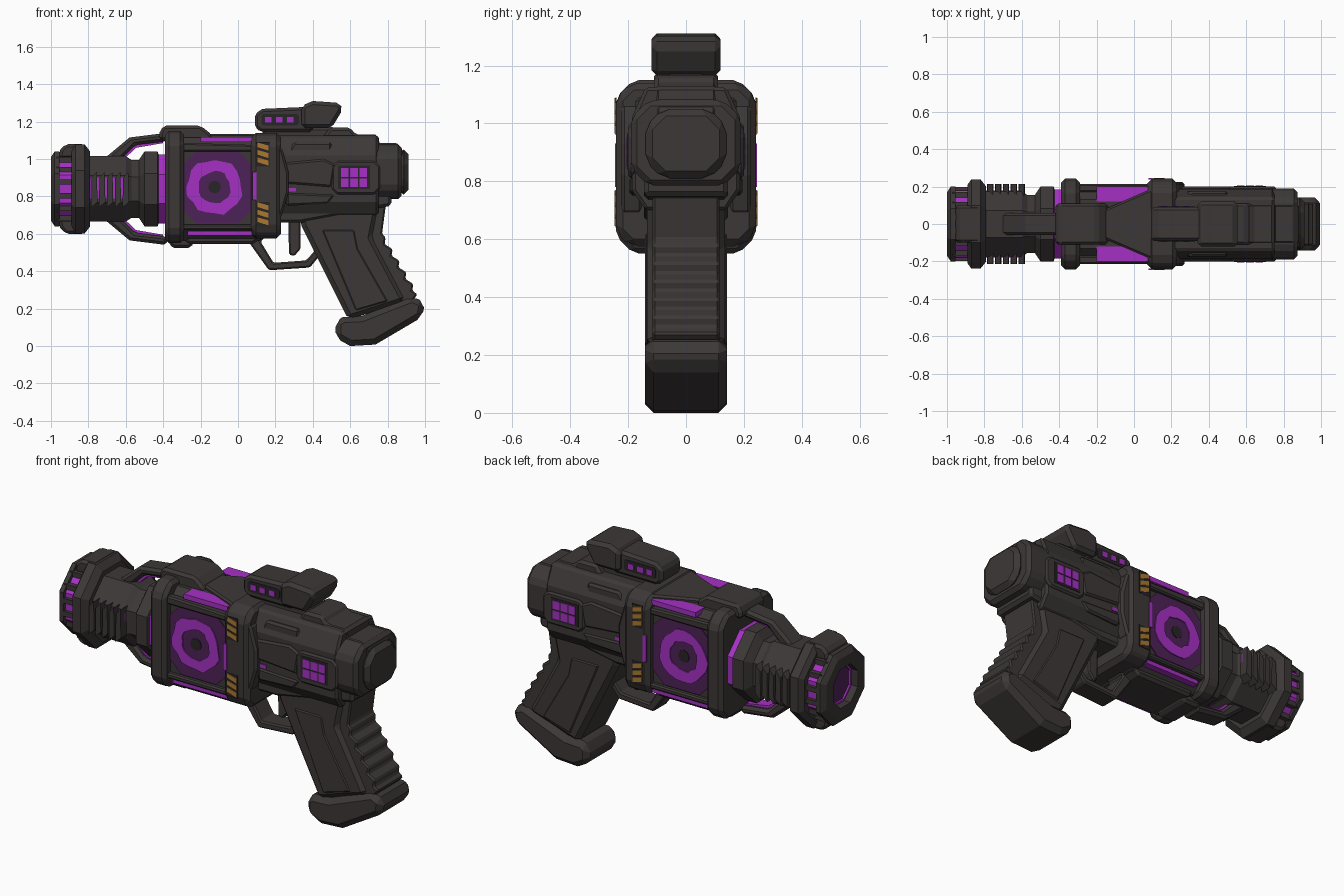
import bpy, bmesh, math, random

if "Cube" in bpy.data.objects:
    bpy.data.objects.remove(bpy.data.objects["Cube"])

random.seed(4)
AXIS_Z = 0.84  # height of the barrel axis


def material(name, r, g, b):
    m = bpy.data.materials.new(name)
    m.diffuse_color = (r, g, b, 1)
    m.use_nodes = True
    m.node_tree.nodes["Principled BSDF"].inputs["Base Color"].default_value = m.diffuse_color
    return m


CASING = material("dark casing", 0.046, 0.039, 0.038)
RECESS = material("recess black", 0.022, 0.018, 0.021)
GLOW = material("glow purple", 0.38, 0.03, 0.55)
SCREEN = material("screen purple", 0.075, 0.016, 0.095)
AMBER = material("hazard amber", 0.40, 0.19, 0.03)


def finish(name, bm, mat, bevel):
    bmesh.ops.recalc_face_normals(bm, faces=bm.faces)
    me = bpy.data.meshes.new(name)
    bm.to_mesh(me)
    bm.free()
    me.materials.append(mat)
    ob = bpy.data.objects.new(name, me)
    bpy.context.collection.objects.link(ob)
    if bevel:
        mod = ob.modifiers.new("chamfer", 'BEVEL')
        mod.width, mod.segments = bevel, 1
        mod.limit_method, mod.angle_limit = 'ANGLE', math.radians(35)
    return ob


def prism(name, pts, axis, lo, hi, mat=CASING, bevel=0.0):
    """Extrude a flat outline along x, y or z."""
    place = {'x': lambda a, b, t: (t, a, b), 'y': lambda a, b, t: (a, t, b),
             'z': lambda a, b, t: (a, b, t)}[axis]
    bm = bmesh.new()
    rings = [[bm.verts.new(place(a, b, t)) for a, b in pts] for t in (lo, hi)]
    n = len(pts)
    for r in rings:
        bm.faces.new(r)
    for i in range(n):
        j = (i + 1) % n
        bm.faces.new((rings[0][i], rings[0][j], rings[1][j], rings[1][i]))
    return finish(name, bm, mat, bevel)


def slab(name, pts, w, mat=CASING, bevel=0.015):
    return prism(name, pts, 'y', -w, w, mat, bevel)


def pair(name, pts, lo, hi, mat=CASING, bevel=0.0):
    """Same side part on the left and right."""
    for s, tag in ((-1, "right"), (1, "left")):
        prism(name + "_" + tag, pts, 'y', s * lo, s * hi, mat, bevel)


def rect(x0, x1, z0, z1, c=0.0):
    if not c:
        return [(x0, z0), (x1, z0), (x1, z1), (x0, z1)]
    return [(x0 + c, z0), (x1 - c, z0), (x1, z0 + c), (x1, z1 - c),
            (x1 - c, z1), (x0 + c, z1), (x0, z1 - c), (x0, z0 + c)]


def flip(pts):
    return [(x, 2 * AXIS_Z - z) for x, z in pts]


def lathe(name, prof, mat=CASING, n=8):
    """Closed (x, apothem) profile swept around the barrel axis."""
    bm = bmesh.new()
    rings = []
    for i in range(n):
        a = (i + 0.5) * 2 * math.pi / n
        k = 1 / math.cos(math.pi / n)
        rings.append([bm.verts.new((x, r * k * math.cos(a), AXIS_Z + r * k * math.sin(a)))
                      for x, r in prof])
    m = len(prof)
    for i in range(n):
        p, q = rings[i], rings[(i + 1) % n]
        for j in range(m):
            bm.faces.new((p[j], p[(j + 1) % m], q[(j + 1) % m], q[j]))
    return finish(name, bm, mat, 0)


def ring_plate(name, cx, r0, r1, y0, y1, mat, n=20):
    """Ragged glowing ring on the side screen."""
    bm = bmesh.new()
    rows = []
    for i in range(n):
        a = i * 2 * math.pi / n
        ri, ro = r0 * random.uniform(.92, 1.08), r1 * random.uniform(.92, 1.06)
        rows.append([bm.verts.new((cx + r * math.cos(a), y, AXIS_Z + .01 + r * math.sin(a)))
                     for r, y in ((ri, y0), (ro, y0), (ro, y1), (ri, y1))])
    for i in range(n):
        p, q = rows[i], rows[(i + 1) % n]
        for j in range(4):
            bm.faces.new((p[j], p[(j + 1) % 4], q[(j + 1) % 4], q[j]))
    finish(name, bm, mat, 0)


# Muzzle: front rim, glowing sleeve behind bars, big collar
lathe("muzzle_rim", [(-1, .11), (-1, .17), (-.98, .2), (-.955, .2), (-.955, .11)])
lathe("muzzle_sleeve", [(-.96, .1), (-.96, .18), (-.87, .18), (-.87, .1)], GLOW)
lathe("muzzle_collar", [(-.89, .1), (-.89, .21), (-.87, .238), (-.82, .238), (-.79, .2), (-.79, .1)])
prism("bore_back", rect(-.14, .14, .70, .98, .06), 'x', -.95, -.93, SCREEN)
for i in range(16):
    a = (i + 0.5) * math.pi / 8
    cy, cz = .188 * math.cos(a), AXIS_Z + .188 * math.sin(a)
    prism(f"muzzle_bar_{i}", rect(cy - .014, cy + .014, cz - .014, cz + .014), 'x', -.97, -.87)
hood = [(-.96, 1.0), (-.84, 1.0), (-.82, 1.08), (-.92, 1.08), (-.95, 1.05)]
slab("muzzle_hood_top", hood, .1)
slab("muzzle_hood_bottom", flip(hood), .1)

# Barrel with side fins and rear glow ring
lathe("barrel", [(-.82, .1), (-.82, .175), (-.6, .175), (-.57, .155), (-.53, .155),
                 (-.5, .2), (-.43, .2), (-.42, .17), (-.36, .17), (-.36, .1)])
lathe("barrel_glow", [(-.44, .15), (-.43, .185), (-.37, .185), (-.37, .15)], GLOW)
pair("barrel_slit", rect(-.79, -.585, .79, .90), .17, .179, GLOW)
for i in range(5):
    x = -.785 + i * .042
    pair(f"barrel_fin_{i}", [(x, .74), (x + .034, .77), (x + .03, .93), (x + .002, .90)], .15, .215)

# Struts above and below the barrel, with glowing inner edge
strut = [(-.73, .99), (-.58, 1.115), (-.38, 1.14), (-.38, 1.095), (-.55, 1.075), (-.64, .985)]
glow_edge = [(-.66, .99), (-.56, 1.085), (-.40, 1.105), (-.40, 1.085), (-.545, 1.06), (-.63, .98)]
for tag, f in (("top", lambda p: p), ("bottom", flip)):
    slab("strut_" + tag, f(strut), .06)
    slab("strut_glow_" + tag, f(glow_edge), .035, GLOW, 0)

# Frames either side of the power core
prism("front_frame", rect(-.242, .242, .55, 1.15, .06), 'x', -.39, -.29, CASING, .02)
slab("front_frame_top", [(-.42, 1.1), (-.42, 1.14), (-.40, 1.178), (-.2, 1.178), (-.14, 1.13), (-.14, 1.1)], .11)
slab("front_frame_foot", [(-.37, .6), (-.37, .54), (-.34, .525), (-.25, .525), (-.22, .6)], .11)
prism("rear_frame", rect(-.242, .242, .575, 1.14, .05), 'x', .07, .23, CASING, .025)
pair("rear_frame_brace", [(.2, .66), (.235, .70), (.27, .82), (.27, .93), (.235, 1.06), (.2, 1.08)], .15, .225, CASING, .012)

# Power core: body, screens, rails and glow strips
prism("core_body", rect(-.19, .19, .565, 1.115, .06), 'x', -.33, .12)
slab("core_keel", [(-.3, .6), (-.27, .545), (.08, .545), (.16, .6)], .14)
pair("screen", rect(-.29, .07, .655, 1.045, .07), .188, .196, SCREEN)
for s in (-1, 1):
    ring_plate("screen_ring", -.125, .085, .15, s * .195, s * .202, GLOW)
pair("screen_hub", [(-.125 + .035 * math.cos(i * math.pi / 4), .85 + .035 * math.sin(i * math.pi / 4))
                    for i in range(8)], .195, .2, RECESS)
pair("rail_top", [(-.3, 1.04), (.08, 1.04), (.08, 1.075), (-.25, 1.085), (-.3, 1.085)], .17, .215, CASING, .008)
pair("rail_bottom", [(-.3, .65), (.08, .65), (.08, .62), (-.3, .62)], .17, .215, CASING, .008)
pair("glow_top", rect(-.2, .075, 1.09, 1.118), .12, .2, GLOW)
pair("glow_bottom", rect(-.27, .075, .592, .615), .12, .195, GLOW)
pair("glow_frame", rect(.078, .1, .78, .93), .238, .246, GLOW)
prism("core_top_plate", [(-.2, -.06), (.1, -.19), (.1, .19), (-.2, .06)], 'z', 1.09, 1.135, CASING, .01)

# Hazard stripes on the rear frame
for n, z0 in (("upper", .96), ("lower", .64)):
    pair("hazard_base_" + n, rect(.1, .168, z0, z0 + .13), .240, .2435, RECESS)
    for i in range(3):
        z = z0 + .005 + i * .04
        pair(f"hazard_stripe_{n}_{i}", [(.105, z + .018), (.163, z), (.163, z + .027), (.105, z + .043)],
             .242, .247, AMBER)

# Receiver
prism("receiver", [(-.14, .70), (.14, .70), (.187, .77), (.187, 1.02), (.14, 1.125), (-.14, 1.125),
                   (-.187, 1.02), (-.187, .77)], 'x', .2, .75, CASING, .012)
prism("receiver_rear", rect(-.19, .19, .785, 1.08, .06), 'x', .72, .875, CASING, .02)
prism("rear_cap", rect(-.14, .14, .81, 1.05, .06), 'x', .86, .912, CASING, .025)
slab("receiver_belly", [(.2, .72), (.2, .66), (.34, .66), (.82, .75), (.82, .82), (.2, .82)], .145)
slab("receiver_hump", [(.45, 1.11), (.49, 1.168), (.6, 1.168), (.63, 1.13), (.75, 1.13), (.76, 1.06), (.45, 1.06)], .11)
slab("rear_hump", [(.74, 1.06), (.74, 1.085), (.85, 1.085), (.88, 1.05), (.88, 1.0)], .1, CASING, .006)
pair("receiver_ridge", [(.25, .87), (.5, .85), (.52, .97), (.46, 1.0), (.25, .98)], .17, .2, CASING, .01)
pair("receiver_shoulder", [(.26, 1.03), (.5, 1.03), (.5, 1.09), (.3, 1.09)], .12, .175, CASING, .012)
pair("lower_ridge", [(.26, .75), (.48, .76), (.52, .81), (.26, .82)], .13, .195, CASING, .01)
pair("side_glow", rect(.255, .31, .825, .845), .18, .192, GLOW)
pair("vent_housing", rect(.5, .76, .81, .99, .03), .17, .2, CASING, .01)

# Side vent window with glowing cells
pair("vent_recess", rect(.535, .705, .84, .965), .198, .203, RECESS)
for i in range(3):
    for j in range(2):
        x, z = .55 + i * .05, .85 + j * .055
        pair(f"vent_cell_{i}_{j}", rect(x, x + .041, z, z + .047), .202, .206, GLOW)

# Sight
slab("sight_base", rect(.13, .52, 1.11, 1.17), .07)
slab("sight_front", [(.09, 1.17), (.12, 1.145), (.4, 1.145), (.4, 1.28), (.13, 1.268), (.09, 1.24)], .09)
slab("sight_rear", [(.34, 1.165), (.50, 1.165), (.56, 1.265), (.545, 1.3), (.40, 1.31), (.34, 1.285)], .12, CASING, .025)
pair("sight_slot", rect(.125, .325, 1.18, 1.24, .01), .088, .093, RECESS)
for i in range(3):
    pair(f"sight_light_{i}", rect(.145 + i * .058, .18 + i * .058, 1.195, 1.225), .092, .097, GLOW)

# Grip, ribbed back strap and foot
slab("grip", [(.33, .70), (.34, .64), (.59, .14), (.90, .24), (.72, .58), (.76, .78)], .135, CASING, .025)
strap = [(.70, .76), (.79, .75), (.77, .60)]
for i in range(5):
    t = i / 5
    x, z = .765 + .185 * t, .59 - .31 * t
    strap += [(x + .025, z - .01), (x + .018, z - .045)]
strap += [(.96, .275), (.93, .24), (.84, .22), (.66, .58)]
slab("grip_strap", strap, .115, CASING, .008)
pair("grip_panel", [(.45, .62), (.62, .62), (.64, .52), (.80, .24), (.63, .19)], .13, .142, CASING, .006)
slab("grip_foot", [(.52, .13), (.52, .045), (.6, 0), (.735, .008), (.985, .155), (1, .235),
                   (.93, .265), (.66, .16), (.56, .155)], .142, CASING, .03)

# Trigger and guard
slab("trigger", [(.27, .68), (.335, .68), (.335, .52), (.30, .48), (.272, .49)], .035, CASING, .008)
slab("trigger_guard", [(.04, .58), (.165, .405), (.385, .42), (.45, .50), (.41, .51), (.365, .458),
                       (.19, .445), (.12, .56), (.17, .60), (.10, .61)], .06, CASING, .008)
